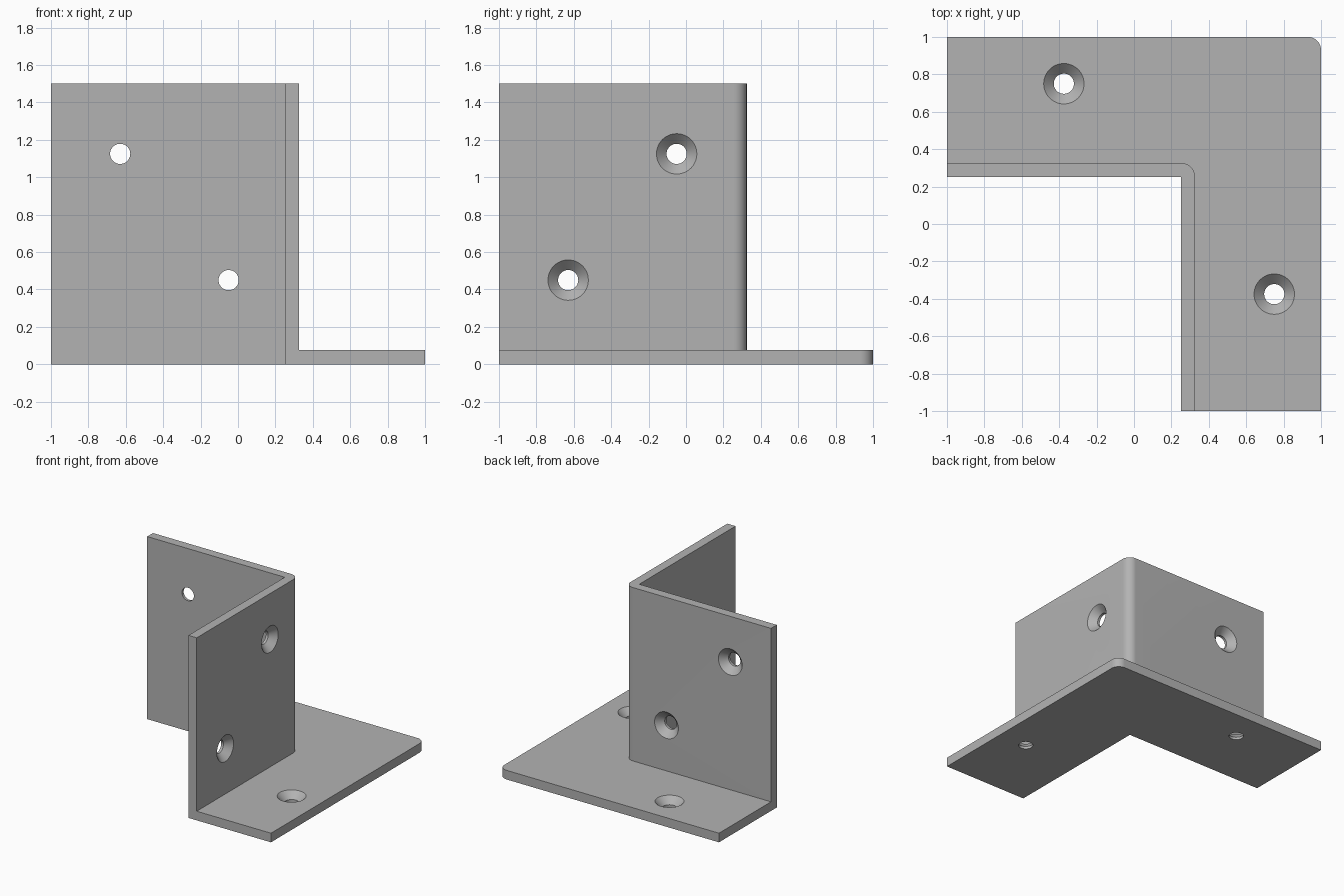
import bpy, bmesh, math
from mathutils import Vector

if "Cube" in bpy.data.objects:
    bpy.data.objects.remove(bpy.data.objects["Cube"])

INNER, WALL, RIM = 0.25, 0.325, 1.0   # inside face, outer wall face, flange edge
THICK, HEIGHT, BEND = 0.075, 1.5, 0.07
HOLE, SINK = 0.054, 0.108             # bore and countersink radii


def new_object(name, bm):
    bmesh.ops.recalc_face_normals(bm, faces=bm.faces)
    mesh = bpy.data.meshes.new(name)
    bm.to_mesh(mesh)
    bm.free()
    obj = bpy.data.objects.new(name, mesh)
    bpy.context.collection.objects.link(obj)
    return obj


def corner(edge, radius, steps=12):
    """Rounded corner at (edge, edge), running from the x leg to the y leg."""
    c = edge - radius
    angles = [math.pi / 2 * (1 - i / steps) for i in range(steps + 1)]
    return [(c + radius * math.cos(a), c + radius * math.sin(a)) for a in angles]


def angle_prism(name, inside, outside, end, z0, z1):
    """L-shaped slab between an inside and an outside corner line."""
    outline = ([(end, inside[0][1])] + inside + [(inside[-1][0], end), (outside[-1][0], end)]
               + outside[::-1] + [(end, outside[0][1])])
    bm = bmesh.new()
    face = bm.faces.new([bm.verts.new((x, y, z0)) for x, y in outline])
    ext = bmesh.ops.extrude_face_region(bm, geom=[face])
    bmesh.ops.translate(bm, vec=(0, 0, z1 - z0),
                        verts=[v for v in ext["geom"] if isinstance(v, bmesh.types.BMVert)])
    return new_object(name, bm)


def screw_cutter(name, location, axis, sides=48):
    """Countersunk screw hole; location is on the countersunk face."""
    bm = bmesh.new()
    rings = []
    extra = 0.02
    for r, h in ((HOLE, -0.12), (HOLE, HOLE - SINK), (SINK + extra, extra)):
        rings.append([bm.verts.new((r * math.cos(2 * math.pi * i / sides),
                                    r * math.sin(2 * math.pi * i / sides), h))
                      for i in range(sides)])
    for a, b in zip(rings, rings[1:]):
        for i in range(sides):
            j = (i + 1) % sides
            bm.faces.new((a[i], a[j], b[j], b[i]))
    bm.faces.new(rings[0])
    bm.faces.new(rings[-1])
    obj = new_object(name, bm)
    obj.rotation_euler = Vector(axis).to_track_quat('Z', 'Y').to_euler()
    obj.location = location
    return obj


# Solid corner block, then the space above the flange and outside the walls
bracket = angle_prism("corner_bracket", [(INNER, INNER)], corner(RIM, BEND), -1, 0, HEIGHT)
cutters = [angle_prism("flange_clearance_cutter", corner(WALL, BEND), [(1.3, 1.3)],
                       -1.3, THICK, HEIGHT + 0.3)]

# Two countersunk holes in the flange, two in each wall
holes = [((-0.375, 0.75, THICK), (0, 0, 1)), ((0.75, -0.375, THICK), (0, 0, 1)),
         ((-0.63, WALL, 1.125), (0, 1, 0)), ((-0.05, WALL, 0.45), (0, 1, 0)),
         ((WALL, -0.05, 1.125), (1, 0, 0)), ((WALL, -0.63, 0.45), (1, 0, 0))]
cutters += [screw_cutter(f"screw_hole_cutter_{i}", p, a) for i, (p, a) in enumerate(holes, 1)]

bpy.context.view_layer.objects.active = bracket
bracket.select_set(True)
for cutter in cutters:
    mod = bracket.modifiers.new(cutter.name, 'BOOLEAN')
    mod.operation, mod.solver, mod.object = 'DIFFERENCE', 'EXACT', cutter
    bpy.ops.object.modifier_apply(modifier=mod.name)
for cutter in cutters:
    bpy.data.objects.remove(cutter)

# Plain grey metal
steel = bpy.data.materials.new("grey_metal")
steel.diffuse_color = (0.45, 0.45, 0.45, 1)
steel.use_nodes = True
steel.node_tree.nodes["Principled BSDF"].inputs["Base Color"].default_value = steel.diffuse_color
bracket.data.materials.clear()
bracket.data.materials.append(steel)
for poly in bracket.data.polygons:
    poly.material_index = 0
bpy.ops.object.shade_smooth_by_angle(angle=math.radians(30))
